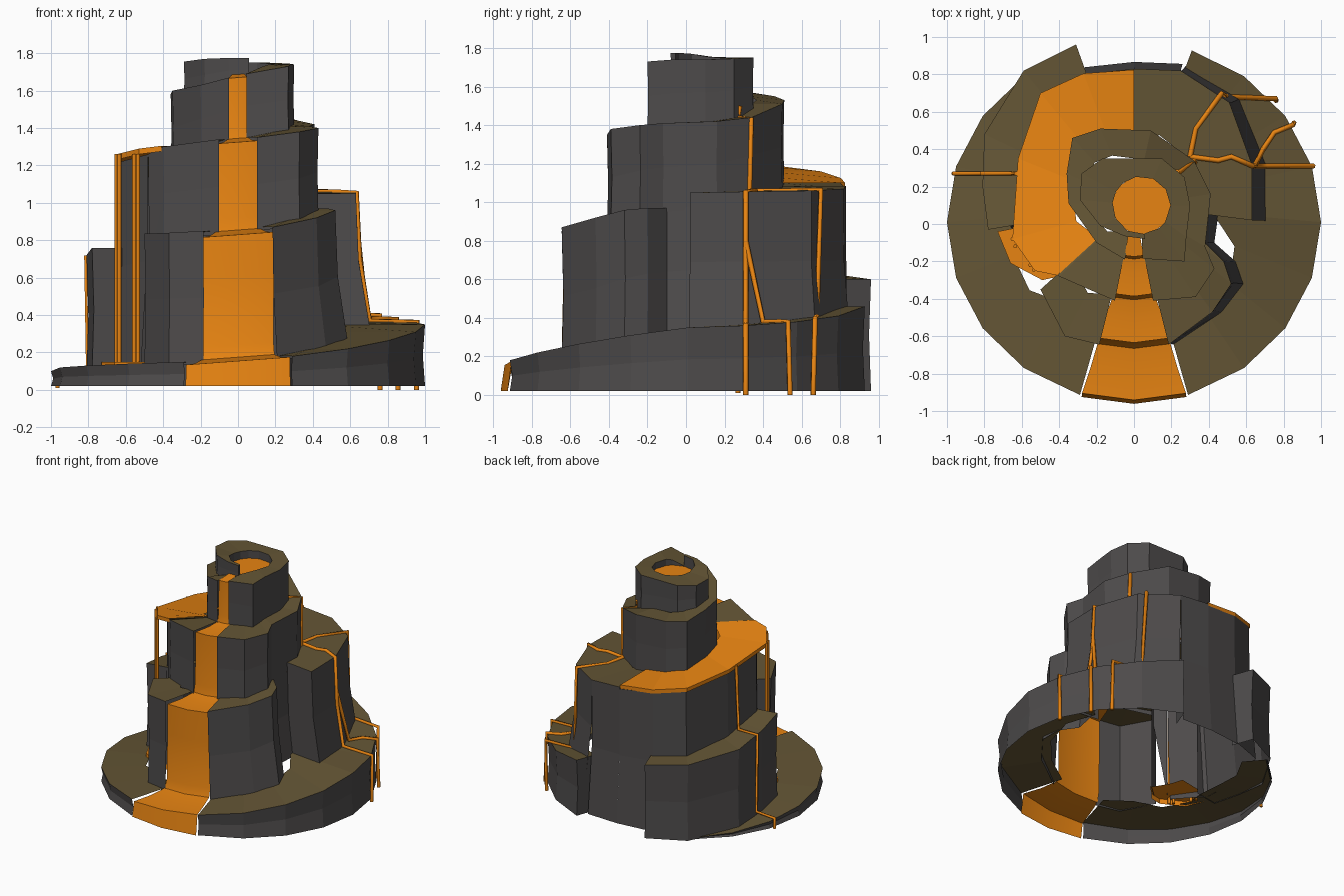
import bpy, math


def material(name, rgb):
    m = bpy.data.materials.new(name)
    m.diffuse_color = (*rgb, 1)
    return m


ROCK = material("dark rock", (0.075, 0.07, 0.07))
SOIL = material("brown ledge", (0.125, 0.09, 0.035))
LAVA = material("orange lava", (0.8, 0.23, 0.006))


def add_mesh(name, verts, faces, mats, idx=None):
    me = bpy.data.meshes.new(name)
    me.from_pydata(verts, [], faces)
    for m in mats:
        me.materials.append(m)
    if idx:
        for p, i in zip(me.polygons, idx):
            p.material_index = i
    ob = bpy.data.objects.new(name, me)
    bpy.context.collection.objects.link(ob)
    return ob


def pick(val, i):
    return val[i] if isinstance(val, (tuple, list)) else val


def terrace(name, pts, zb=0.02, r_in=0.2, flare=(1, 1), c=(0, 0.1), depth=None,
            mats=(ROCK, SOIL), caps="", well=None):
    """Hollow block: counter-clockwise rim points, walls, top strip, optional end caps."""
    v, f, idx = [], [], []
    for i, (x, y, z) in enumerate(pts):
        bot = z - depth if depth else pick(zb, i)
        dx, dy = x - c[0], y - c[1]
        d = math.hypot(dx, dy)
        r = pick(r_in, i)
        for t, k in ((0, 0), (0.5, 0.3), (1, 1)):
            waist = 0.988 if t == 0.5 and not depth else 1
            v.append((c[0] + dx * (1 + k * (flare[0] - 1)) * waist,
                      c[1] + dy * (1 + k * (flare[1] - 1)) * waist, z + (bot - z) * t))
        ix, iy = c[0] + dx / d * r, c[1] + dy / d * r
        v += [(ix, iy, z), (ix, iy, well or bot)]
    for i in range(len(pts) - 1):
        a, b = 5 * i, 5 * i + 5
        f += [(a, b, b + 3, a + 3), (a, a + 1, b + 1, b), (a + 1, a + 2, b + 2, b + 1)]
        idx += [1, 0, 0]
        if well:
            f.append((a + 3, b + 3, b + 4, a + 4))
            idx.append(0)
    e = 5 * len(pts) - 5
    if "s" in caps:
        f.append((3, 4, 2, 1, 0))
        idx.append(0)
    if "e" in caps:
        f.append((e, e + 1, e + 2, e + 4, e + 3))
        idx.append(0)
    return add_mesh(name, v, f, mats, idx)


def trickle(name, pts, r=0.014):
    """Thin lava stream along a path."""
    cu = bpy.data.curves.new(name, 'CURVE')
    cu.dimensions = '3D'
    cu.bevel_depth = r
    cu.bevel_resolution = 1
    cu.use_fill_caps = True
    s = cu.splines.new('POLY')
    s.points.add(len(pts) - 1)
    for p, q in zip(s.points, pts):
        p.co = (*q, 1)
    cu.materials.append(LAVA)
    ob = bpy.data.objects.new(name, cu)
    bpy.context.collection.objects.link(ob)


# Base ring: one rising ramp, split by the lava flow at the front
def base(name, start, heights, r_in, caps):
    pts = []
    for i, z in enumerate(heights):
        a = start + 18 * i
        a = math.radians({252: 253.2, 288: 286.8}.get(a, a))
        pts.append((math.cos(a), 0.01 + 0.965 * math.sin(a), z))
    terrace(name, pts, r_in=r_in, caps=caps)


base("base_left", 126, (.03, .05, .075, .1, .12, .13, .14, .15),
     (.72, .68, .62, .62, .7, .72, .64, .7), "")
base("base_right", 288, (.18, .22, .265, .31, .35, .36, .38, .41, .46),
     (.7, .68, .66, .58, .42, .6, .68, .7, .72), "e")

# Left outer block
terrace("left_block", [(-.31, .96, .60), (-.59, .82, .62), (-.8, .48, .67),
                       (-.81, .2, .72), (-.78, -.03, .76)],
        zb=(.02, .02, .04, .08, .1), r_in=(.74, .74, .62, .6, .6), caps="se")
# Second tier, either side of the flow
terrace("tier_two_left", [(-.5, -.35, .835), (-.37, -.6, .84), (-.185, -.645, .85)],
        zb=.135, r_in=(.45, .53, .49), caps="s")
terrace("tier_two_right", [(.185, -.645, .87), (.42, -.47, .92), (.52, -.32, .96), (.48, -.2, .97),
                           (.38, -.1, .97), (.4, .06, .98)],
        zb=(.16, .19, .25, .29, .31, .32), r_in=(.49, .5, .5, .45, .4, .38), flare=(1.13, 1.0))
# Plateau around right, back and left
terrace("plateau_right", [(.63, .02, 1.05), (.63, .32, 1.055), (.51, .65, 1.06), (.25, .82, 1.07)],
        zb=.33, r_in=(.38, .36, .38, .4), flare=(1.12, 1.04), caps="s")
terrace("plateau_back", [(.25, .82, 1.07), (0, .83, 1.085)], r_in=.39, flare=(1.04, 1.05))
terrace("plateau_left", [(0, .83, 1.07), (-.27, .8, 1.1), (-.49, .7, 1.14), (-.61, .35, 1.18),
                         (-.63, .02, 1.22), (-.48, -.2, 1.26)],
        zb=(.02, .02, .04, .07, .1, .12), r_in=(.39, .42, .42, .37, .34, .3), flare=(1.08, 1.05))
# Third tier
terrace("tier_three_left", [(-.48, -.2, 1.26), (-.4, -.28, 1.3), (-.102, -.41, 1.34)],
        zb=(.13, .8, .83), r_in=(.3, .27, .28))
terrace("tier_three_right", [(.102, -.41, 1.35), (.33, -.39, 1.38), (.43, -.24, 1.4), (.38, -.12, 1.41),
                             (.41, .16, 1.42), (.32, .34, 1.44)],
        zb=(.85, .88, .93, .95, .97, 1.04), r_in=(.26, .35, .35, .3, .27, .27))
# Upper ledge winding round the back
terrace("upper_ledge", [(.32, .34, 1.44), (.09, .5, 1.51), (-.18, .51, 1.53), (-.33, .46, 1.55),
                        (-.36, .27, 1.58), (-.35, .11, 1.6), (-.2, -.1, 1.63), (-.048, -.19, 1.67)],
        zb=(1.05, 1.06, 1.09, 1.13, 1.17, 1.2, 1.27, 1.32),
        r_in=(.3, .25, .29, .31, .3, .27, .2, .14))
# Crater rim
terrace("crater_rim", [(.045, -.185, 1.69), (.27, -.2, 1.73), (.28, -.07, 1.74), (.3, .1, 1.74),
                       (.27, .25, 1.745), (.15, .35, 1.75), (-.01, .35, 1.75), (-.17, .35, 1.75),
                       (-.28, .27, 1.75), (-.29, .13, 1.755), (-.18, -.01, 1.77), (-.05, -.065, 1.775),
                       (.06, -.08, 1.775)],
        zb=(1.35, 1.37, 1.39, 1.4, 1.42, 1.45, 1.49, 1.51, 1.54, 1.57, 1.6, 1.64, 1.65),
        r_in=.155, c=(.04, .1), well=1.66, caps="e")

# Crater lava
disk = [(.04 + .16 * math.cos(i * math.pi / 5), .1 + .16 * math.sin(i * math.pi / 5), 1.69)
        for i in range(10)]
add_mesh("crater_lava", disk, [tuple(range(10))], [LAVA])

# Lava lake on the left plateau and its splash pool below
terrace("lava_lake", [(0, .825, 1.1), (-.27, .805, 1.125), (-.5, .7, 1.16), (-.62, .35, 1.205),
                      (-.65, -.08, 1.26), (-.53, -.25, 1.29), (-.41, -.275, 1.305)],
        depth=0.03, r_in=(.39, .43, .42, .36, .32, .27, .26), mats=(LAVA, LAVA))
terrace("splash_pool", [(-.73, -.04, .15), (-.66, -.21, .15), (-.49, -.3, .15), (-.4, -.28, .15)],
        depth=0.04, r_in=.45, mats=(LAVA, LAVA))

# Front lava flow: stepped profile of (y, z, half width)
profile = [(-.925, .02, .28), (-.905, .155, .278), (-.76, .158, .23), (-.64, .175, .195), (-.62, .24, .19),
           (-.612, .6, .19), (-.61, .83, .19), (-.49, .835, .15), (-.39, .855, .115),
           (-.378, .92, .112), (-.372, 1.325, .11), (-.25, 1.33, .075), (-.18, 1.345, .055),
           (-.17, 1.4, .052), (-.168, 1.67, .05), (-.05, 1.69, .03)]
v, f = [], []
for n, (y, z, w) in enumerate(profile):
    tilt = 0.015 * w / 0.2 if n else 0
    v += [(-w, y, z - tilt), (0, y - .13 * w, z), (w, y, z + tilt)]
for i in range(len(profile) - 1):
    for j in (0, 1):
        a = 3 * i + j
        f.append((a, a + 1, a + 4, a + 3))
flow = add_mesh("front_lava_flow", v, f, [LAVA])
bpy.context.view_layer.objects.active = flow
flow.select_set(True)
bpy.ops.object.shade_smooth_by_angle(angle=math.radians(60))

# Drips falling from the lake
for i, (x, y) in enumerate([(-.65, -.08), (-.635, -.12), (-.555, -.22), (-.535, -.245)]):
    trickle(f"lake_drip_{i + 1}", [(x, y, 1.26), (x, y, .1)], 0.011)

# Side trickles
trickle("left_trickle", [(-.63, .27, 1.21), (-.65, .27, .71), (-.815, .27, .71), (-.805, .27, .1),
                         (-.965, .27, .09), (-.965, .27, .01)], 0.012)
trickle("right_trickle_top", [(.23, .28, 1.5), (.23, .27, 1.44), (.32, .34, 1.43), (.325, .33, 1.06)])
trickle("right_trickle_back", [(.3, .36, 1.06), (.33, .51, 1.06), (.47, .7, 1.065), (.6, .71, 1.06)][:3]
        + [(.5, .68, .41), (.76, .67, .4), (.76, .66, 0)])
trickle("right_trickle_side", [(.3, .36, 1.06), (.45, .34, 1.06), (.52, .36, 1.06), (.635, .31, 1.055),
                               (.65, .31, .7), (.705, .31, .37), (.96, .31, .365), (.955, .31, 0)])
trickle("right_trickle_fork", [(.645, .31, .8), (.69, .4, .38), (.75, .49, .38), (.85, .53, .38),
                               (.855, .54, 0)])
